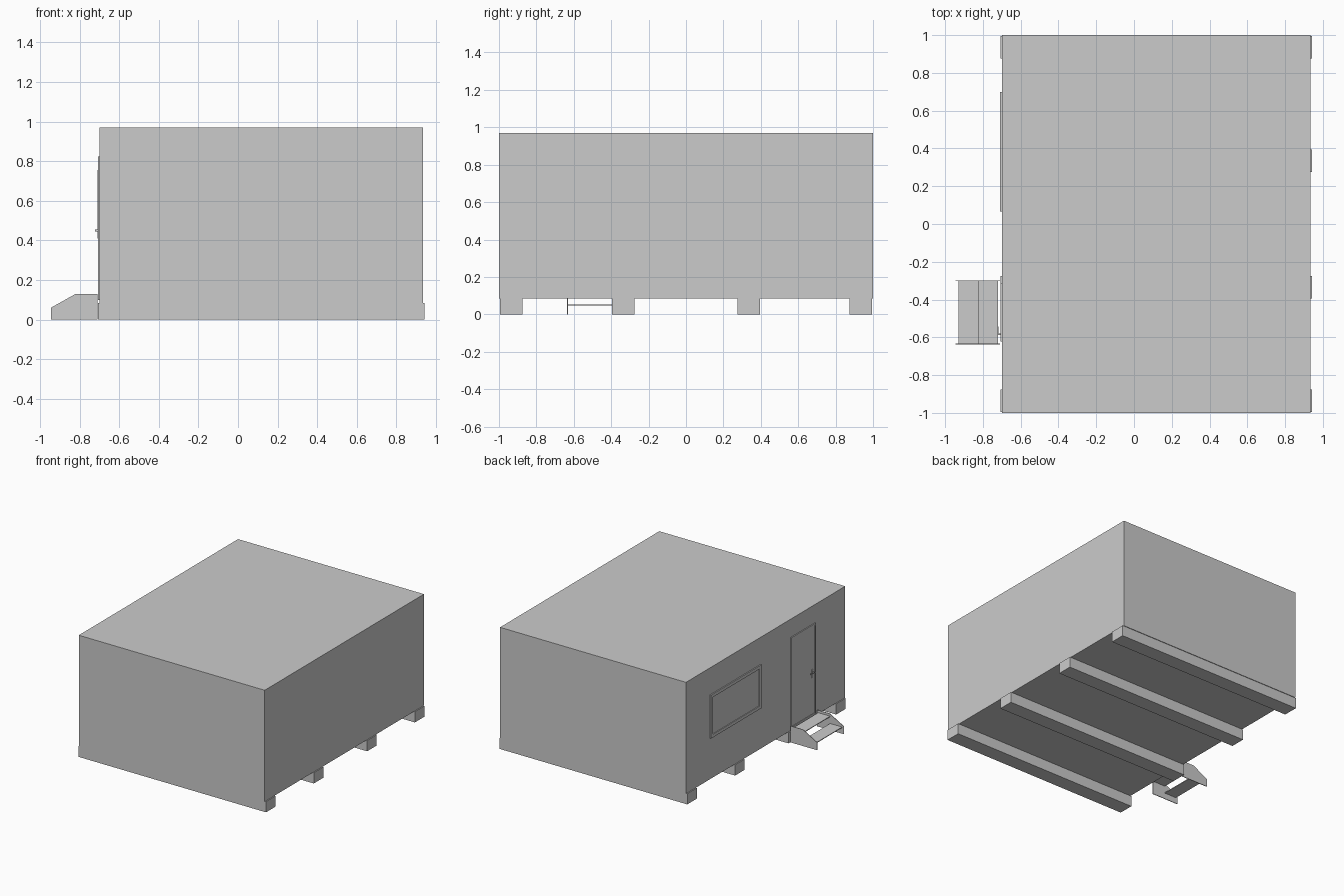
import bpy, bmesh

if "Cube" in bpy.data.objects:
    bpy.data.objects.remove(bpy.data.objects["Cube"])


def box(name, x, y, z):
    """Axis-aligned box from (min, max) ranges."""
    bm = bmesh.new()
    bmesh.ops.create_cube(bm, size=1)
    for v in bm.verts:
        v.co = [r[0] if c < 0 else r[1] for c, r in zip(v.co, (x, y, z))]
    return finish(name, bm)


def finish(name, bm):
    bmesh.ops.recalc_face_normals(bm, faces=bm.faces)
    mesh = bpy.data.meshes.new(name)
    bm.to_mesh(mesh)
    bm.free()
    obj = bpy.data.objects.new(name, mesh)
    bpy.context.collection.objects.link(obj)
    return obj


def frame(name, x, y, z, w):
    """Rectangular frame standing on the cabin's door wall."""
    bm = bmesh.new()
    loops = []
    for px in x:
        for i in (0, w):
            a, b, c, d = y[0] + i, y[1] - i, z[0] + i, z[1] - i
            loops.append([bm.verts.new((px, *p)) for p in ((a, c), (b, c), (b, d), (a, d))])
    o0, i0, o1, i1 = loops
    for p, q in ((o0, i0), (i0, i1), (i1, o1), (o1, o0)):
        for k in range(4):
            n = (k + 1) % 4
            bm.faces.new((p[k], p[n], q[n], q[k]))
    return finish(name, bm)


def step_side(name, y0, y1):
    """Stair cheek: sloped profile extruded along y."""
    profile = [(-0.945, 0), (-0.945, 0.06), (-0.82, 0.13), (-0.71, 0.13), (-0.71, 0)]
    bm = bmesh.new()
    face = bm.faces.new([bm.verts.new((x, y0, z)) for x, z in profile])
    ext = bmesh.ops.extrude_face_region(bm, geom=[face])["geom"]
    bmesh.ops.translate(bm, vec=(0, y1 - y0, 0),
                        verts=[g for g in ext if isinstance(g, bmesh.types.BMVert)])
    return finish(name, bm)


WALL = -0.70

# Cabin body
box("cabin_body", (WALL, 0.935), (-1, 1), (0.085, 0.97))

# Skids under the floor
for i, y in enumerate((-0.935, -0.335, 0.335, 0.935)):
    box(f"skid_{i + 1}", (-0.708, 0.943), (y - 0.06, y + 0.06), (0, 0.085))

# Window
frame("window_frame", (-0.709, WALL), (0.065, 0.70), (0.41, 0.755), 0.025)
box("window_pane", (-0.703, WALL), (0.09, 0.675), (0.435, 0.73))

# Door
frame("door_frame", (-0.708, WALL), (-0.622, -0.315), (0.10, 0.825), 0.016)
box("door_panel", (-0.704, WALL), (-0.606, -0.331), (0.116, 0.809))

# Door handle: plate, stem, lever
box("handle_plate", (-0.707, -0.703), (-0.594, -0.572), (0.405, 0.47))
box("handle_stem", (-0.723, -0.703), (-0.587, -0.579), (0.446, 0.454))
box("handle_lever", (-0.723, -0.717), (-0.587, -0.542), (0.446, 0.454))

# Entrance steps
step_side("step_side_left", -0.303, -0.298)
step_side("step_side_right", -0.637, -0.632)
box("lower_tread", (-0.93, -0.825), (-0.632, -0.303), (0.047, 0.053))
box("upper_tread", (-0.825, -0.72), (-0.632, -0.303), (0.105, 0.111))
